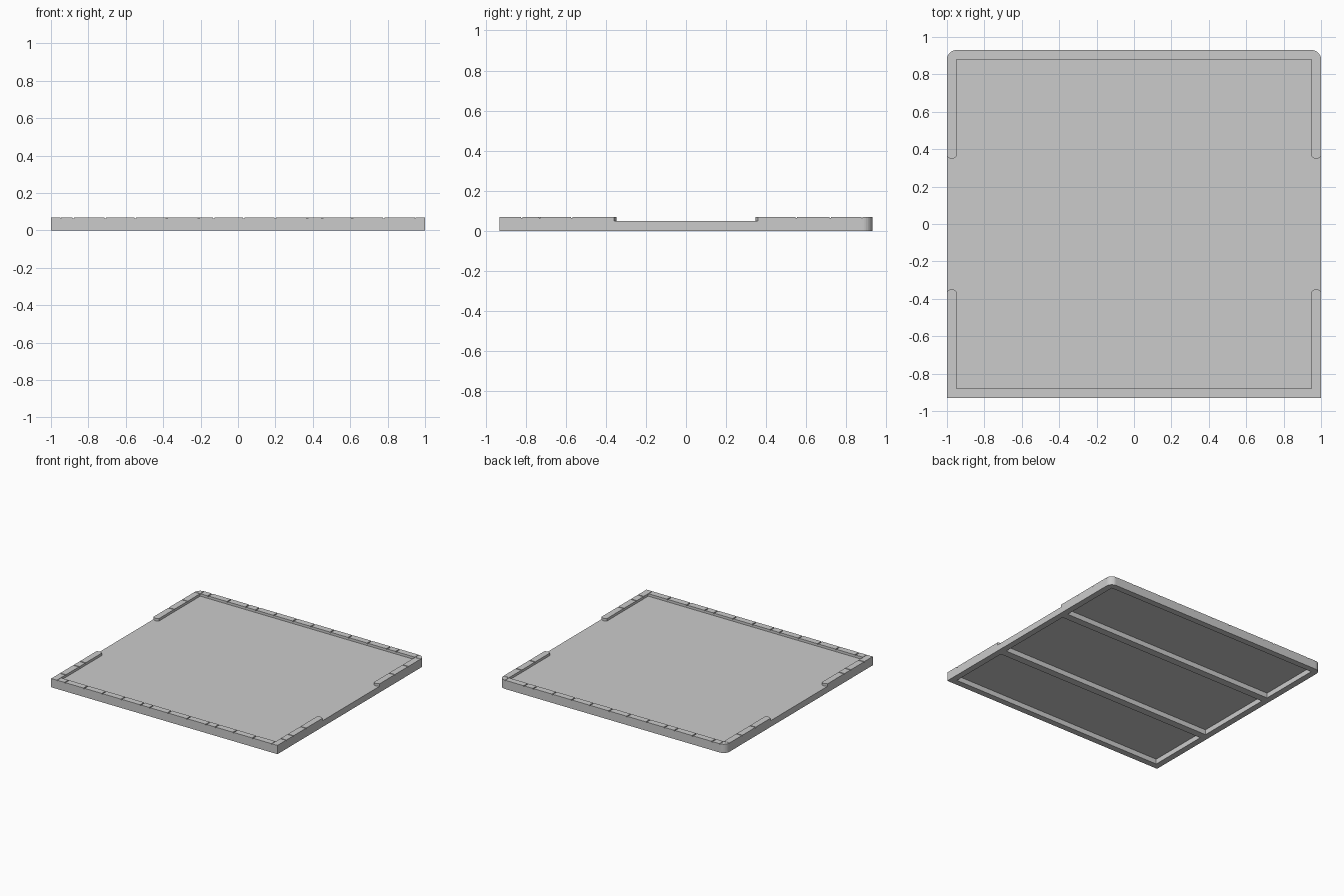
import bpy, bmesh, math

if "Cube" in bpy.data.objects:
    bpy.data.objects.remove(bpy.data.objects["Cube"])

X, Y, W = 1.0, 0.93, 0.05      # half sizes and rim width
FLOOR, SEAT, TOP = 0.05, 0.064, 0.07
GAP = 0.004                    # half joint width


def prism(name, loops):
    """Extrude several (points, z0, z1) outlines into one object."""
    bm = bmesh.new()
    for pts, z0, z1 in loops:
        f = bm.faces.new([bm.verts.new((x, y, z0)) for x, y in pts])
        r = bmesh.ops.extrude_face_region(bm, geom=[f])
        for v in r['geom']:
            if isinstance(v, bmesh.types.BMVert):
                v.co.z = z1
    bmesh.ops.recalc_face_normals(bm, faces=bm.faces)
    me = bpy.data.meshes.new(name)
    bm.to_mesh(me)
    bm.free()
    ob = bpy.data.objects.new(name, me)
    bpy.context.collection.objects.link(ob)
    return ob


def rect(x0, x1, y0, y1):
    return [(x0, y0), (x1, y0), (x1, y1), (x0, y1)]


def corner(s):
    """Rounded quarter at the back corner on side s."""
    return [(s * (X - W), Y - W)] + [
        (s * (X - W + W * math.cos(a)), Y - W + W * math.sin(a))
        for a in [i * math.pi / 16 for i in range(9)]]


# Floor slab with rounded back corners
outline = [(-X, -Y), (X, -Y)] + corner(1)[1:] + corner(-1)[:0:-1]
prism("floor_slab", [(outline, 0.04, FLOOR)])

# Underside frame and two cross beams
prism("under_frame", [
    (rect(-X, X, -Y, -Y + W), 0, 0.04),
    (rect(-X + W, X - W, Y - W, Y), 0, 0.04),
    (corner(1), 0, 0.04), (corner(-1), 0, 0.04),
    (rect(-X, -X + W, -Y + W, Y - W), 0, 0.04),
    (rect(X - W, X, -Y + W, Y - W), 0, 0.04)])
prism("cross_beams", [(rect(-X + W, X - W, y - 0.03, y + 0.03), 0, 0.04)
                      for y in (-0.35, 0.35)])

# Front and back rims: continuous bed plus separate cap blocks
joints = {
    "back": [-.95, -.88, -.71, -.55, -.46, -.30, -.13, .03, .20, .36, .53, .70, .78, .95],
    "front": [-.95, -.88, -.71, -.55, -.38, -.21, -.13, .03, .20, .37, .45, .61, .78, .95]}
for name, js in joints.items():
    y0, y1 = (Y - W, Y) if name == "back" else (-Y, -Y + W)
    parts = [(rect(-X + W, X - W, y0, y1), FLOOR, SEAT)]
    parts += [(rect(a + GAP, b - GAP, y0, y1), SEAT, TOP) for a, b in zip(js, js[1:])]
    prism(name + "_rim", parts)

# Corner blocks, rounded at the back and square at the front
for s, side in ((1, "right"), (-1, "left")):
    x0, x1 = sorted((s * X, s * (X - W)))
    prism(side + "_back_corner", [(corner(s), FLOOR, TOP)])
    prism(side + "_front_corner", [(rect(x0, x1, -Y, -Y + W), FLOOR, SEAT),
                                   (rect(x0, x1, -Y, -.82 - GAP), SEAT, TOP)])
    # Side rims stop at the openings with a pointed, rounded end
    for t, end, js in ((1, "back", [.88, .72, .55]),
                       (-1, "front", [.82, .73 if s > 0 else .65, .57])):
        tip = [(x1, t * .36), (x1 - .012, t * .352), (x0 + .025, t * .348),
               (x0 + .012, t * .352), (x0, t * .36)]
        parts = [([(x0, t * .88), (x1, t * .88)] + tip, FLOOR, SEAT),
                 ([(x0, t * (js[2] - GAP)), (x1, t * (js[2] - GAP))] + tip, SEAT, TOP)]
        parts += [(rect(x0, x1, t * (a - GAP), t * (b + GAP)), SEAT, TOP)
                  for a, b in zip(js, js[1:])]
        prism(f"{side}_{end}_side_rim", parts)
